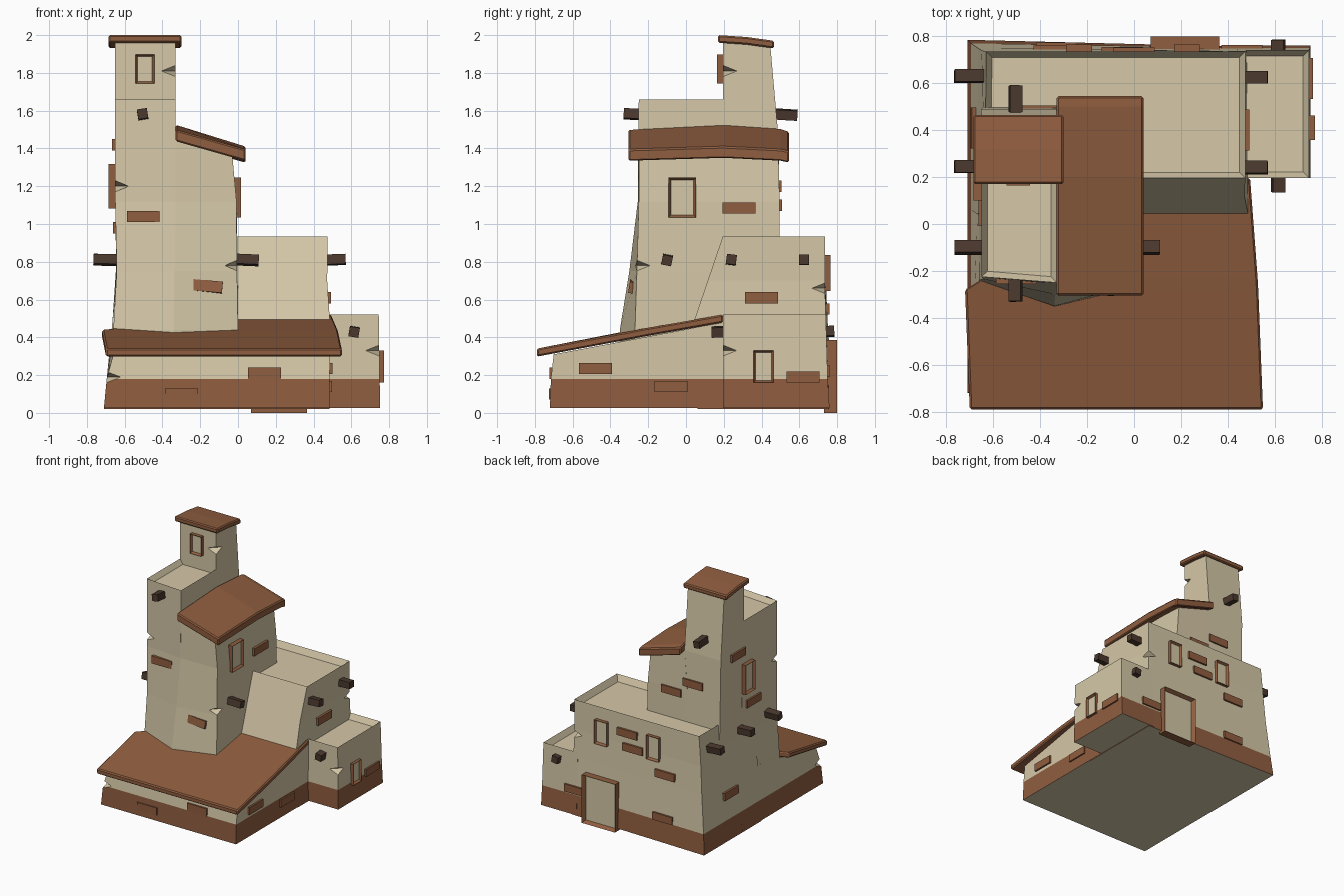
import bpy, bmesh, math, random
from mathutils import Matrix, Vector

if "Cube" in bpy.data.objects:
    bpy.data.objects.remove(bpy.data.objects["Cube"])

random.seed(4)


def material(name, rgb):
    m = bpy.data.materials.new(name)
    m.diffuse_color = (*rgb, 1)
    m.use_nodes = True
    m.node_tree.nodes["Principled BSDF"].inputs["Base Color"].default_value = m.diffuse_color
    return m


CREAM = material("cream plaster", (0.67, 0.58, 0.39))
BROWN = material("terracotta brown", (0.28, 0.112, 0.05))
DARK = material("dark timber", (0.07, 0.04, 0.027))
FRONT, RIGHT, BACK, LEFT = 0, 90, 180, -90


def finish(bm, name, mats):
    bmesh.ops.recalc_face_normals(bm, faces=bm.faces)
    me = bpy.data.meshes.new(name)
    bm.to_mesh(me)
    bm.free()
    for m in mats:
        me.materials.append(m)
    ob = bpy.data.objects.new(name, me)
    bpy.context.collection.objects.link(ob)
    return ob


def rect(x0, x1, y0, y1):
    return [(x0, y0), (x1, y0), (x1, y1), (x0, y1)]


def loft(rings):
    """Stack rings (z, corners); a corner may carry a third value as z offset."""
    bm = bmesh.new()
    rows = [[bm.verts.new((p[0], p[1], z + (p[2] if len(p) > 2 else 0))) for p in pts]
            for z, pts in rings]
    n = len(rows[0])
    for a, b in zip(rows, rows[1:]):
        for i in range(n):
            j = (i + 1) % n
            bm.faces.new((a[i], a[j], b[j], b[i]))
    bm.faces.new(rows[0][::-1])
    top = bm.faces.new(rows[-1])
    return bm, top


def wall_block(name, rings, parapet=0.0, chips=()):
    bm, top = loft(rings)
    bm.normal_update()
    if parapet:
        bmesh.ops.inset_region(bm, faces=[top], thickness=0.035)
        bmesh.ops.translate(bm, verts=top.verts, vec=(0, 0, -parapet))
    bmesh.ops.recalc_face_normals(bm, faces=bm.faces)
    # painted band at the foot of the walls
    for f in bm.faces:
        if f.calc_center_median().z < 0.18 and abs(f.normal.z) < 0.5:
            f.material_index = 1
    ob = finish(bm, name, [CREAM, BROWN])
    # chipped corners
    for c in chips:
        cb = bmesh.new()
        bmesh.ops.create_uvsphere(cb, u_segments=4, v_segments=2, radius=1)
        bmesh.ops.transform(cb, matrix=Matrix.Translation(c) @ Matrix.Diagonal((0.075, 0.075, 0.03, 1)),
                            verts=cb.verts)
        cut = finish(cb, "chip_cutter", [CREAM])
        cut.hide_render = True
        mod = ob.modifiers.new("chip", 'BOOLEAN')
        mod.operation, mod.solver, mod.object = 'DIFFERENCE', 'EXACT', cut
        bpy.context.view_layer.objects.active = ob
        bpy.ops.object.modifier_apply(modifier=mod.name)
        bpy.data.objects.remove(cut)
    return ob


def roof(name, sections, thick):
    """Slab through sections (y, x left, z left, x right, z right) of its top."""
    bm = bmesh.new()
    rows = []
    for y, xl, zl, xr, zr in sections:
        rows.append([bm.verts.new(p) for p in ((xl, y, zl - thick), (xr, y, zr - thick),
                                               (xr, y, zr), (xl, y, zl))])
    for a, b in zip(rows, rows[1:]):
        for i in range(4):
            j = (i + 1) % 4
            bm.faces.new((a[i], a[j], b[j], b[i]))
    bm.faces.new(rows[0])
    bm.faces.new(rows[-1])
    ob = finish(bm, name, [BROWN])
    bev = ob.modifiers.new("soft edge", 'BEVEL')
    bev.width, bev.segments = 0.008, 1
    bev.limit_method, bev.angle_limit = 'ANGLE', math.radians(40)
    return ob


def wall_box(name, loc, side, size, mat, roll=0, pitch=0, inset=0, recess=0):
    """Box on a wall: size is width, depth, height; loc is its centre."""
    bm = bmesh.new()
    bmesh.ops.create_cube(bm, size=1)
    bmesh.ops.scale(bm, vec=size, verts=bm.verts)
    mats = [mat]
    if inset:
        bm.normal_update()
        f = min(bm.faces, key=lambda q: q.normal.y)
        bmesh.ops.inset_region(bm, faces=[f], thickness=inset)
        bmesh.ops.translate(bm, verts=f.verts, vec=(0, recess, 0))
        f.material_index = 1
        mats.append(CREAM)
    rot = (Matrix.Rotation(math.radians(side), 4, 'Z') @ Matrix.Rotation(math.radians(pitch), 4, 'X')
           @ Matrix.Rotation(math.radians(roll), 4, 'Y'))
    bmesh.ops.transform(bm, matrix=Matrix.Translation(loc) @ rot, verts=bm.verts)
    return finish(bm, name, mats)


# walls
wall_block("front_room", [
    (0.025, rect(-0.71, 0.487, -0.72, 0.3)),
    (0.18, rect(-0.695, 0.485, -0.715, 0.3)),
    (0.31, [(-0.66, -0.70), (0.487, -0.70), (0.487, 0.2, 0.17), (-0.66, 0.2, 0.17)])],
    chips=[(-0.695, -0.715, 0.19)])
wall_block("back_room", [
    (0.02, [(-0.71, 0.06), (0.485, 0.06), (0.485, 0.755), (-0.71, 0.785)]),
    (0.18, [(-0.695, 0.06), (0.485, 0.06), (0.485, 0.75), (-0.695, 0.77)]),
    (0.48, [(-0.665, 0.04), (0.487, 0.04), (0.48, 0.74), (-0.665, 0.75)]),
    (0.70, [(-0.645, 0.115), (0.472, 0.115), (0.472, 0.735), (-0.65, 0.74)]),
    (0.935, [(-0.635, 0.195), (0.475, 0.195), (0.475, 0.735), (-0.63, 0.735)])],
    parapet=0.05, chips=[(0.475, 0.74, 0.66)])
wall_block("side_annex", [
    (0.025, rect(0.44, 0.752, 0.195, 0.76)),
    (0.18, rect(0.44, 0.75, 0.195, 0.75)),
    (0.52, rect(0.44, 0.745, 0.197, 0.74))], parapet=0.045, chips=[(0.75, 0.195, 0.33)])
wall_block("tower_terrace", [
    (0.25, [(-0.66, -0.24), (-0.33, -0.36), (-0.33, 0.22), (-0.66, 0.22)]),
    (0.44, [(-0.66, -0.24), (-0.34, -0.35), (-0.33, 0.22), (-0.66, 0.22)]),
    (0.75, [(-0.642, -0.235), (-0.335, -0.30), (-0.33, 0.22), (-0.645, 0.22)]),
    (1.12, [(-0.65, -0.225), (-0.33, -0.255), (-0.33, 0.22), (-0.65, 0.22)]),
    (1.66, [(-0.65, -0.225), (-0.33, -0.25), (-0.33, 0.22), (-0.65, 0.22)])],
    parapet=0.04, chips=[(-0.65, -0.225, 1.2)])
wall_block("tower_body", [
    (0.25, [(-0.33, -0.36), (0.0, -0.27), (0.0, 0.50), (-0.36, 0.50)]),
    (0.44, [(-0.34, -0.35), (0.0, -0.27), (0.0, 0.50), (-0.36, 0.50)]),
    (0.75, [(-0.335, -0.30), (-0.005, -0.26), (0.0, 0.495), (-0.36, 0.495)]),
    (1.12, [(-0.33, -0.255), (-0.008, -0.25), (-0.008, 0.495), (-0.36, 0.495)]),
    (1.365, [(-0.33, -0.25, 0.10), (-0.03, -0.25), (-0.03, 0.49), (-0.33, 0.49, 0.10)])],
    chips=[(0.0, -0.26, 0.78)])
wall_block("tower_top", [
    (0.4, rect(-0.662, -0.30, 0.195, 0.50)),
    (0.75, rect(-0.645, -0.32, 0.195, 0.497)),
    (1.45, rect(-0.652, -0.33, 0.195, 0.49)),
    (1.96, rect(-0.65, -0.33, 0.195, 0.445))], chips=[(-0.33, 0.195, 1.81)])

# roofs
roof("front_roof", [(-0.79, -0.70, 0.34, 0.55, 0.34), (-0.28, -0.72, 0.44, 0.53, 0.435),
                    (-0.23, -0.64, 0.448, 0.527, 0.445), (0.195, -0.6, 0.52, 0.495, 0.52)], 0.042)
roof("tower_side_roof", [(-0.305, -0.33, 1.50, 0.04, 1.395), (0.2, -0.33, 1.525, 0.04, 1.41),
                         (0.5, -0.33, 1.505, 0.04, 1.395), (0.545, -0.33, 1.49, 0.04, 1.385)], 0.062)
roof("tower_cap", [(0.17, -0.685, 2.0, -0.30, 2.0), (0.32, -0.685, 1.99, -0.30, 1.99),
                   (0.465, -0.685, 1.97, -0.30, 1.97)], 0.04)

# beam ends
for x, y, z, side in [(-0.69, 0.63, 0.81, LEFT), (-0.69, 0.245, 0.81, LEFT), (-0.69, -0.1, 0.81, LEFT),
                      (0.035, -0.1, 0.81, RIGHT), (0.495, 0.24, 0.81, RIGHT), (0.495, 0.625, 0.81, RIGHT),
                      (-0.505, -0.255, 1.58, FRONT), (-0.505, 0.515, 1.58, BACK),
                      (0.615, 0.19, 0.43, FRONT), (0.615, 0.73, 0.43, BACK)]:
    length = 0.11 if z < 0.5 else 0.15
    wall_box("beam_end", (x, y, z), side, (0.053, length, 0.053), DARK,
             roll=random.uniform(-14, 14), pitch=random.uniform(-4, 4))

# windows and door
for name, loc, side, w, h, rim in [
        ("tower_top_window", (-0.493, 0.19, 1.82), FRONT, 0.10, 0.155, 0.017),
        ("tower_right_window", (-0.008, -0.02, 1.14), RIGHT, 0.145, 0.21, 0.018),
        ("tower_left_window", (-0.66, 0.16, 1.20), LEFT, 0.12, 0.235, 0.018),
        ("annex_window", (0.747, 0.41, 0.245), RIGHT, 0.105, 0.17, 0.015),
        ("back_window_a", (0.225, 0.74, 0.74), BACK, 0.11, 0.19, 0.016),
        ("back_window_b", (-0.235, 0.74, 0.74), BACK, 0.11, 0.19, 0.016)]:
    wall_box(name, loc, side, (w, 0.05, h), BROWN, inset=rim, recess=0.018)
wall_box("back_door", (0.217, 0.765, 0.193), BACK, (0.295, 0.07, 0.385), BROWN, inset=0.024, recess=0.03)

# exposed bricks
for x, y, z, side, roll, pitch in [
        (-0.50, -0.238, 1.04, FRONT, 0, 0), (-0.17, -0.283, 0.67, FRONT, 5, -9),
        (0.14, -0.705, 0.21, FRONT, 0, 0), (-0.30, -0.708, 0.10, FRONT, 0, 0),
        (-0.006, 0.28, 1.085, RIGHT, 0, 0), (0.475, 0.40, 0.61, RIGHT, 0, 0),
        (0.482, -0.48, 0.235, RIGHT, 0, 0), (0.48, -0.08, 0.14, RIGHT, 0, 0),
        (0.745, 0.62, 0.19, RIGHT, 0, 0),
        (-0.65, 0.28, 1.42, LEFT, 0, 0), (-0.645, 0.08, 0.98, LEFT, 0, 0),
        (-0.677, 0.41, 0.37, LEFT, 0, -6),
        (0.0, 0.734, 0.79, BACK, 0, 0), (-0.05, 0.736, 0.68, BACK, 0, 0),
        (-0.34, 0.743, 0.55, BACK, 0, 0), (0.46, 0.745, 0.22, BACK, 0, 0),
        (-0.33, 0.757, 0.21, BACK, 0, 0),
        (-0.41, 0.488, 1.20, BACK, 0, 0), (-0.22, 0.49, 1.10, BACK, 0, 0)]:
    wall_box("brick", (x, y, z), side, (0.175, 0.035, 0.06), BROWN, roll, pitch)
